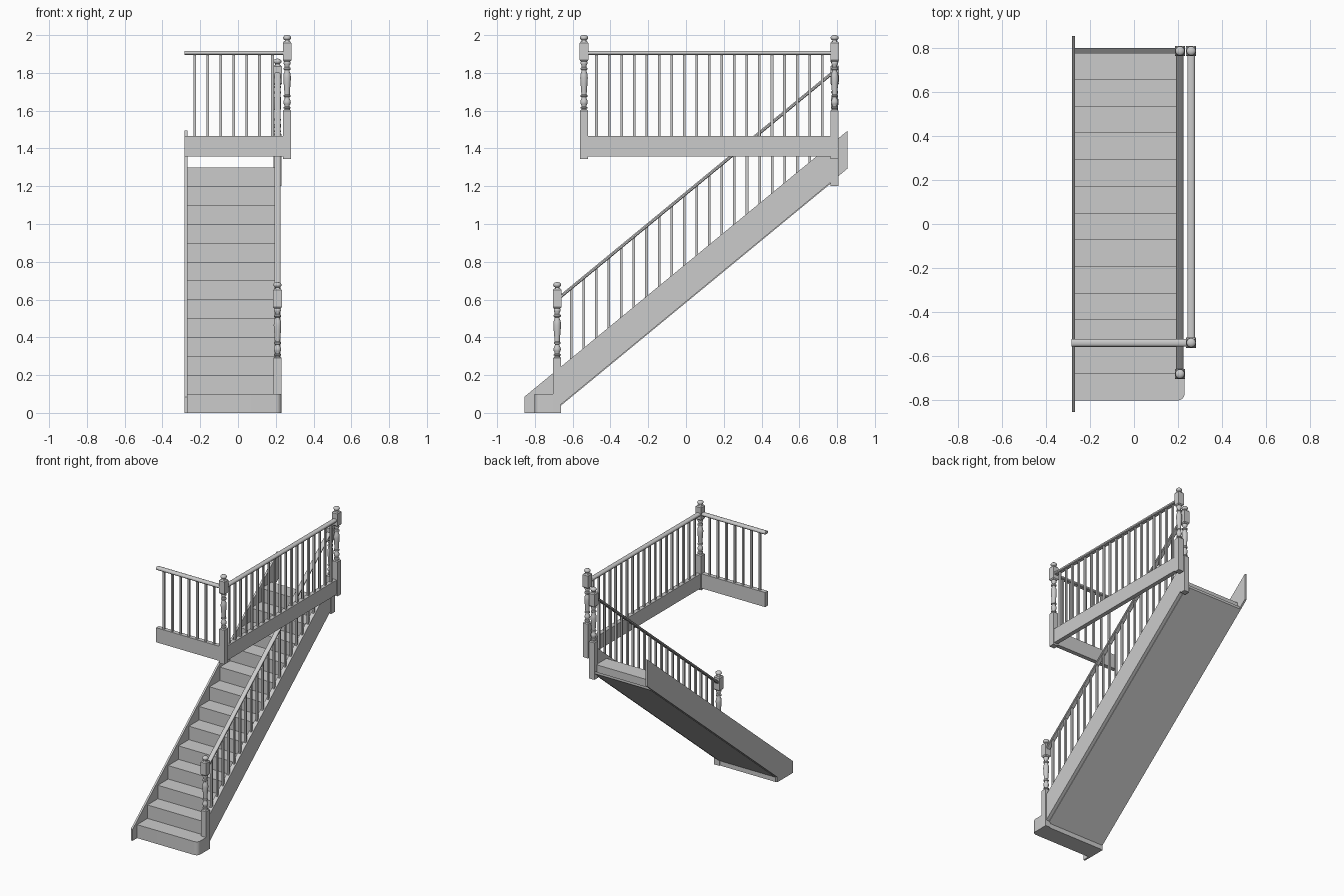
import bpy, bmesh, math
from mathutils import Vector

if "Cube" in bpy.data.objects:
    bpy.data.objects.remove(bpy.data.objects["Cube"])

SLOPE = 0.1 / 0.1215          # rise over going
FLIGHT_X, LAND_X = 0.209, 0.26
LOW_Y, TOP_Y, LAND_Y = -0.682, 0.787, -0.54


def finish(name, bm, smooth=False):
    bmesh.ops.recalc_face_normals(bm, faces=bm.faces)
    me = bpy.data.meshes.new(name)
    bm.to_mesh(me)
    bm.free()
    ob = bpy.data.objects.new(name, me)
    bpy.context.collection.objects.link(ob)
    if smooth:
        bpy.ops.object.select_all(action='DESELECT')
        ob.select_set(True)
        bpy.context.view_layer.objects.active = ob
        bpy.ops.object.shade_smooth_by_angle(angle=math.radians(35))
    return ob


def loft(bm, rings):
    """Skin equal-length rings of points and cap both ends."""
    vs = [[bm.verts.new(p) for p in r] for r in rings]
    n = len(vs[0])
    for a, b in zip(vs, vs[1:]):
        for i in range(n):
            j = (i + 1) % n
            bm.faces.new((a[i], a[j], b[j], b[i]))
    bm.faces.new(vs[0][::-1])
    bm.faces.new(vs[-1])


def square(x, y, z, h):
    return [(x + sx * h, y + sy * h, z) for sx, sy in ((-1, -1), (1, -1), (1, 1), (-1, 1))]


def lathe(bm, x, y, profile, n=20):
    loft(bm, [[(x + r * math.cos(math.tau * i / n), y + r * math.sin(math.tau * i / n), z)
               for i in range(n)] for r, z in profile])


def side_panel(name, pts, x0, x1):
    """Extrude a y-z outline along x."""
    bm = bmesh.new()
    loft(bm, [[(x, y, z) for y, z in pts] for x in (x0, x1)])
    return finish(name, bm)


def sweep(name, p0, p1, section, smooth=False):
    """Run a (sideways, up) section from p0 to p1 with upright end cuts."""
    p0, p1 = Vector(p0), Vector(p1)
    d = p1 - p0
    side = Vector((d.y, -d.x, 0)).normalized()
    bm = bmesh.new()
    loft(bm, [[p + side * s + Vector((0, 0, u)) for s, u in section] for p in (p0, p1)])
    return finish(name, bm, smooth)


def balusters(name, spots):
    bm = bmesh.new()
    for x, y, z0, z1 in spots:
        loft(bm, [square(x, y, z, 0.0068) for z in (z0, z1)])
    finish(name, bm)


def newel(name, x, y, bottom, top):
    bm = bmesh.new()
    h = 0.0215
    t0, t1 = top - 0.395, top - 0.14
    # square base with chamfered shoulder
    loft(bm, [square(x, y, z, r) for r, z in ((h, bottom), (h, t0 - 0.006), (h - 0.006, t0))])
    # turned shaft
    shaft = [(.014, -.004), (.014, .02), (.019, .03), (.019, .05), (.013, .065), (.013, .09),
             (.018, .12), (.0195, .16), (.017, .20), (.0125, .235), (.0125, .26), (.018, .27),
             (.018, .30), (.014, .315), (.0155, .42), (.0185, .55), (.020, .66), (.0185, .74),
             (.0135, .79), (.013, .82), (.019, .835), (.019, .865), (.013, .885), (.013, .92),
             (.018, .95), (.018, .98), (.014, 1.01)]
    lathe(bm, x, y, [(r, t0 + u * (t1 - t0)) for r, u in shaft])
    # square top block
    k = h + 0.0015
    loft(bm, [square(x, y, z, r) for r, z in ((k - .006, t1), (k, t1 + .008),
                                              (k, top - .042), (k - .006, top - .034))])
    # ball cap
    lathe(bm, x, y, [(.015, top - .036), (.012, top - .031), (.012, top - .027), (.018, top - .023),
                     (.0215, top - .016), (.0205, top - .009), (.015, top - .003), (.006, top)])
    finish(name, bm, True)


def stringer_top(y):
    return 0.085 + (y + 0.856) * SLOPE


def stringer_bottom(y):
    return 0.038 + (y + 0.67) * SLOPE


def rail_top(y):
    return 0.624 + (y + 0.667) * SLOPE


# stepped flight with closed sloping underside
y0, steps = -0.802, 13
outline = [(-0.67, 0.0), (y0 + 0.1215, 0.0)]
for i in range(1, steps):
    y = y0 + 0.1215 * i
    outline += [(y, 0.1 * i), (y, 0.1 * (i + 1))]
outline += [(0.778, 1.3), (0.778, stringer_bottom(0.778) + 0.012),
            (0.80, stringer_bottom(0.80) + 0.012), (0.80, stringer_bottom(0.80) - 0.006),
            (-0.67, stringer_bottom(-0.67) - 0.006)]
side_panel("stair_flight", outline, -0.27, 0.2)

# bottom step with rounded outer corner
r, xr = 0.03, 0.23
plan = [(-0.27, y0)] + [(xr - r + r * math.sin(a), y0 + r - r * math.cos(a))
                        for a in (math.pi / 2 * i / 8 for i in range(9))]
plan += [(xr, -0.667), (-0.27, -0.667)]
bm = bmesh.new()
loft(bm, [[(x, y, z) for x, y in plan] for z in (0, 0.1)])
finish("bottom_step", bm, True)

# stringers
E = 0.856
side_panel("wall_stringer", [(-E, 0), (-0.67, 0), (-0.67, stringer_bottom(-0.67)),
                             (E, stringer_bottom(E)), (E, stringer_top(E)), (-E, stringer_top(-E))],
           -0.282, -0.268)
a, b = LOW_Y + 0.01, TOP_Y - 0.01
side_panel("outer_stringer", [(a, stringer_bottom(a)), (b, stringer_bottom(b)),
                              (b, stringer_top(b)), (a, stringer_top(a))], 0.194, 0.225)

# newel posts
newel("bottom_newel", FLIGHT_X, LOW_Y, 0.0, 0.692)
newel("top_newel", FLIGHT_X, TOP_Y, 1.2, 1.875)
newel("landing_back_newel", LAND_X, TOP_Y, 1.345, 2.0)
newel("landing_front_newel", LAND_X, LAND_Y, 1.345, 2.0)

# handrails with rounded tops
w = 0.017
rail = [(-w * .75, -.022), (w * .75, -.022), (w, -.017), (w, -.008), (w * .8, -.003), (w * .4, 0),
        (-w * .4, 0), (-w * .8, -.003), (-w, -.008), (-w, -.017)]
a, b = LOW_Y + 0.015, TOP_Y - 0.015
sweep("stair_handrail", (FLIGHT_X, a, rail_top(a)), (FLIGHT_X, b, rail_top(b)), rail, True)
RZ = 1.917
sweep("landing_side_handrail", (LAND_X, LAND_Y, RZ), (LAND_X, TOP_Y, RZ), rail, True)
sweep("landing_front_handrail", (-0.284, LAND_Y, RZ), (LAND_X, LAND_Y, RZ), rail, True)

# landing fascia boards
board = [(-.016, 1.358), (.016, 1.358), (.016, 1.466), (-.016, 1.466)]
sweep("landing_side_fascia", (LAND_X, LAND_Y + .017, 0), (LAND_X, TOP_Y, 0), board)
sweep("landing_front_fascia", (-0.284, LAND_Y, 0), (LAND_X, LAND_Y, 0), board)

# balusters
ys = [-0.608 + 0.0665 * i for i in range(21)]
balusters("stair_balusters", [(FLIGHT_X, y, stringer_top(y) - .012, rail_top(y) - .012) for y in ys])
pitch = (TOP_Y - LAND_Y) / 20
balusters("landing_side_balusters",
          [(LAND_X, LAND_Y + pitch * i, 1.46, RZ - .015) for i in range(1, 20)])
balusters("landing_front_balusters",
          [(-0.23 + 0.0688 * i, LAND_Y, 1.46, RZ - .015) for i in range(7)])
